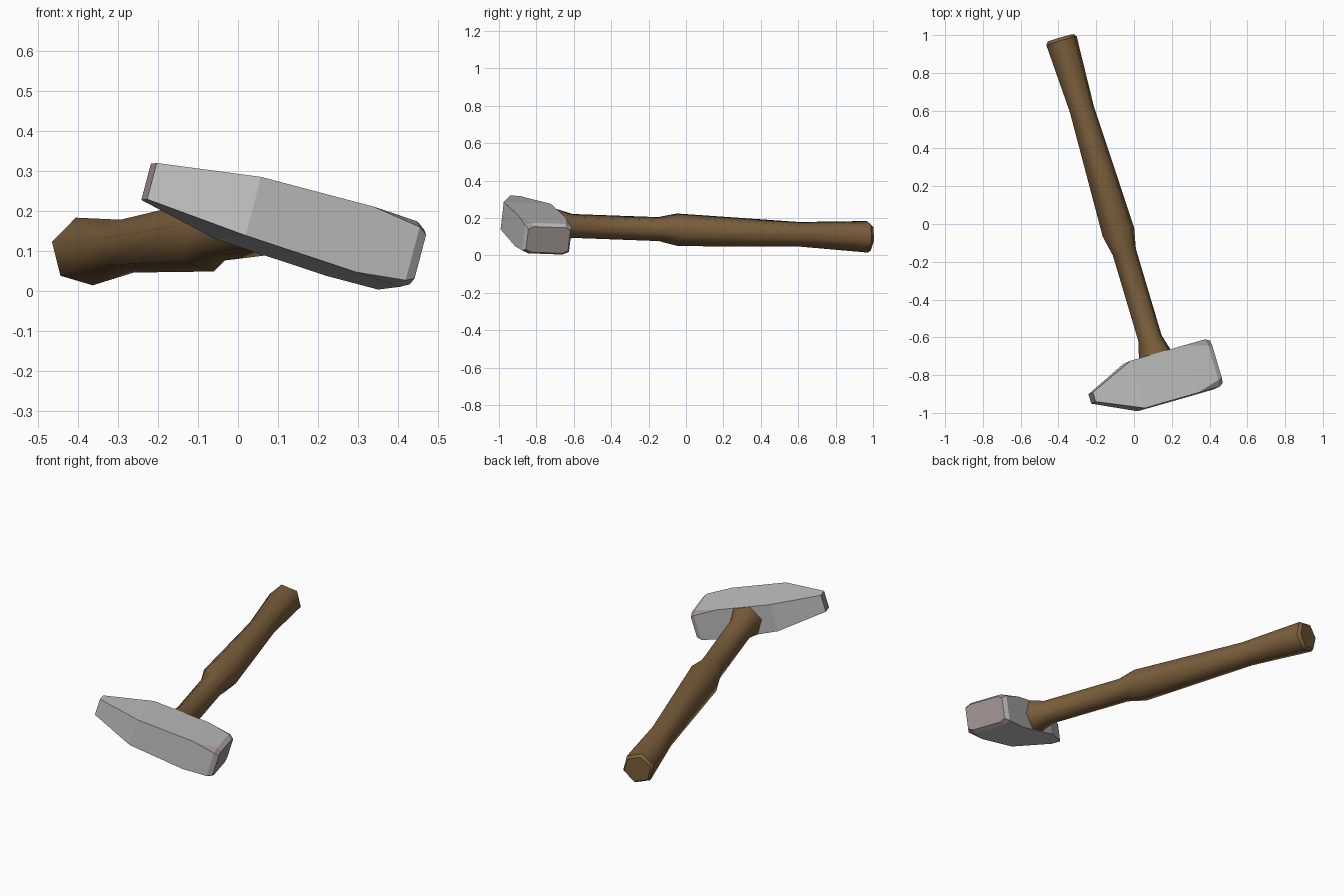
import bpy, bmesh, math
from mathutils import Matrix, Vector

cube = bpy.data.objects.get("Cube")
if cube:
    bpy.data.objects.remove(cube, do_unlink=True)


def material(name, rgb):
    m = bpy.data.materials.new(name)
    m.use_nodes = True
    m.diffuse_color = (*rgb, 1)
    m.node_tree.nodes["Principled BSDF"].inputs["Base Color"].default_value = (*rgb, 1)
    return m


steel = material("steel", (0.52, 0.52, 0.52))
worn_steel = material("worn steel", (0.36, 0.30, 0.285))
wood = material("wood", (0.20, 0.115, 0.045))

# Tilted resting frame: local x runs along the head, y along the handle
along_head = Vector((0.925, 0.265, -0.275)).normalized()
up = along_head.cross(Vector((-0.293, 0.956, -0.033))).normalized()
along_handle = up.cross(along_head)
frame = Matrix((along_head, along_handle, up)).transposed().to_4x4()
frame.translation = (0, 0, -0.007)


def loft(name, rings, mats):
    """Skin a list of equal rings of points, closed by a face at both ends."""
    bm = bmesh.new()
    loops = [[bm.verts.new(p) for p in ring] for ring in rings]
    n = len(loops[0])
    for a, b in zip(loops, loops[1:]):
        for i in range(n):
            j = (i + 1) % n
            bm.faces.new((a[i], a[j], b[j], b[i]))
    bm.faces.new(loops[0][::-1])
    bm.faces.new(loops[-1])
    bmesh.ops.remove_doubles(bm, verts=bm.verts[:], dist=0.0005)
    bmesh.ops.recalc_face_normals(bm, faces=bm.faces[:])
    mesh = bpy.data.meshes.new(name)
    bm.to_mesh(mesh)
    bm.free()
    for m in mats:
        mesh.materials.append(m)
    obj = bpy.data.objects.new(name, mesh)
    obj.matrix_world = frame
    bpy.context.collection.objects.link(obj)
    return obj


# Head: rectangular sections whose corners are cut towards the striking face
HEAD_Y, HEAD_Z = -0.829, 0.111


def head_ring(x, half_y, half_z, cut_y=0, cut_z=0):
    pts = []
    for sy, sz in ((1, 1), (-1, 1), (-1, -1), (1, -1)):
        pair = [(half_y, half_z - cut_z), (half_y - cut_y, half_z)]
        if sy * sz < 0:
            pair.reverse()
        pts += [(x, HEAD_Y + sy * y, HEAD_Z + sz * z) for y, z in pair]
    return pts


head = loft("hammer_head", [
    head_ring(-0.526, 0.026, 0.047),
    head_ring(-0.285, 0.131, 0.076),
    head_ring(0.015, 0.131, 0.085),
    head_ring(0.145, 0.131, 0.085, 0.035, 0.016),
    head_ring(0.170, 0.117, 0.071, 0.030, 0.014),
], [steel, worn_steel])

# Worn faces: both ends, the rim of the striking face and its corner cuts
for f in head.data.polygons:
    n = f.normal
    corner_cut = f.center.x > 0.03 and abs(n.y) > 0.1 and abs(n.z) > 0.1
    if abs(n.x) > 0.55 and (f.center.x > 0.1 or f.center.x < -0.5) or corner_cut:
        f.material_index = 1

# Handle: hexagonal sections given as (position along handle, radius)
HANDLE_X, HANDLE_Z = -0.127, 0.112
sections = [(-0.74, 0.089), (-0.69, 0.089), (-0.612, 0.066), (-0.133, 0.066),
            (-0.024, 0.09), (0.658, 0.068), (1.034, 0.087), (1.051, 0.074)]
handle = loft("handle", [
    [(HANDLE_X + r * math.cos(k * math.pi / 3), y, HANDLE_Z + r * math.sin(k * math.pi / 3))
     for k in range(6)] for y, r in sections], [wood])

# Smooth sides with crisp rims at the butt
for f in handle.data.polygons:
    f.use_smooth = True
for e in handle.data.edges:
    ys = [handle.data.vertices[v].co.y for v in e.vertices]
    if abs(ys[0] - ys[1]) < 0.001 and (ys[0] > 1 or ys[0] < -0.7):
        e.use_edge_sharp = True
